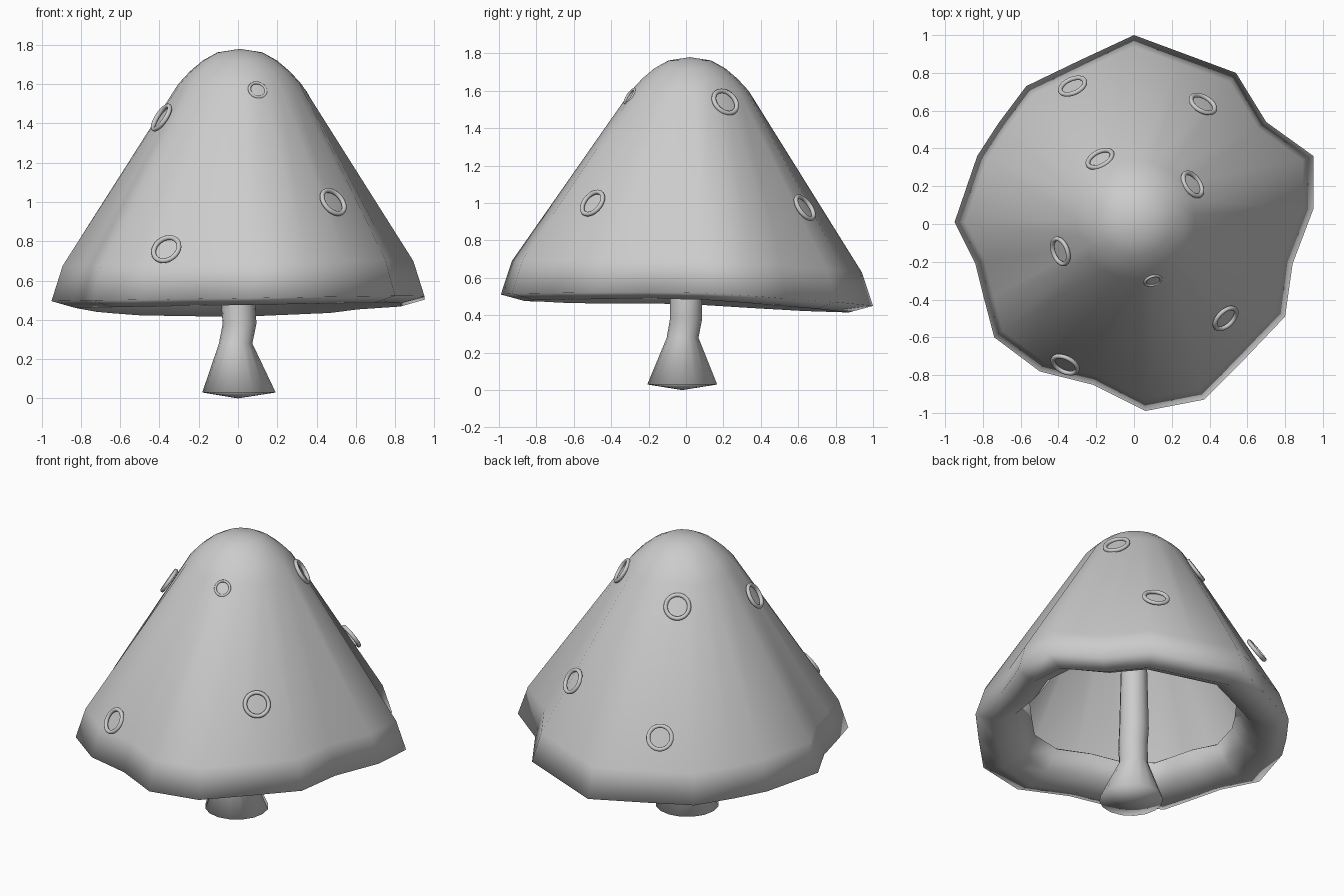
import bpy, bmesh, math
from mathutils import Vector

if "Cube" in bpy.data.objects:
    bpy.data.objects.remove(bpy.data.objects["Cube"])


def loft(name, rings, tip=None, start_tip=None, close=True):
    """Skin a list of point rings, optionally closing the ends with tip points."""
    bm = bmesh.new()
    loops = [[bm.verts.new(p) for p in r] for r in rings]
    n = len(loops[0])
    for a, b in zip(loops, loops[1:]):
        for i in range(n):
            j = (i + 1) % n
            bm.faces.new((a[i], a[j], b[j], b[i]))
    for point, loop in ((start_tip, loops[0]), (tip, loops[-1])):
        if point:
            v = bm.verts.new(point)
            for i in range(n):
                bm.faces.new((loop[i], loop[(i + 1) % n], v))
    bmesh.ops.recalc_face_normals(bm, faces=bm.faces)
    me = bpy.data.meshes.new(name)
    bm.to_mesh(me)
    bm.free()
    for p in me.polygons:
        p.use_smooth = True
    ob = bpy.data.objects.new(name, me)
    bpy.context.collection.objects.link(ob)
    return ob


# Cap: uneven rim outline, seen from above
rim = [(.95, .08), (.95, .36), (.70, .54), (.54, .80), (.27, .90), (0, 1.0),
       (-.29, .865), (-.57, .73), (-.72, .53), (-.83, .36), (-.95, .01),
       (-.84, -.21), (-.79, -.41), (-.74, -.60), (-.50, -.78), (-.22, -.85),
       (.06, -.99), (.37, -.93), (.59, -.71), (.80, -.49), (.84, -.21)]


def rim_z(x, y):
    return .51 - .06 * max(0, y) + .015 * x


def rim_ring(scale, dz):
    return [(x * scale, y * scale, rim_z(x, y) + dz) for x, y in rim]


def dome_ring(r, z):
    out = []
    for x, y in rim:
        a = math.atan2(y, x)
        out.append((.01 + r * math.cos(a), .02 + r * math.sin(a), z))
    return out


# inward curled lip, then side wall, then dome
lip = [(.66, .13), (.75, .02), (.87, -.035), (1.0, 0), (.94, .18)]
dome = [(.315, 1.6), (.255, 1.665), (.19, 1.72), (.115, 1.762)]
rings = [rim_ring(s, dz) for s, dz in lip] + [dome_ring(r, z) for r, z in dome]
cap = loft("cap", rings, tip=(.01, .02, 1.78))
# make sure the dome faces point outward
if cap.data.polygons[-1].normal.z < 0:
    cap.data.flip_normals()
shell = cap.modifiers.new("thickness", 'SOLIDIFY')
shell.thickness = .02
shell.offset = -1

# Stem with a flared foot: centre x, centre y, radius, height
sections = [(.005, -.02, .187, .03), (-.012, -.018, .085, .28),
            (.008, 0, .086, .38), (0, 0, .087, .5), (0, 0, .075, 1.0), (0, 0, .07, 1.65)]
N = 16
stem = loft("stem", [[(cx + r * math.cos(2 * math.pi * i / N),
                       cy + r * math.sin(2 * math.pi * i / N), z) for i in range(N)]
                     for cx, cy, r, z in sections],
            tip=(0, 0, 1.66), start_tip=(0, -.02, 0))

# Raised ring spots lying on the cap: x, y, z, outer radius
spots = [(-.365, -.745, .76, .082), (.485, -.50, 1.0, .082), (.10, -.30, 1.57, .051),
         (-.39, -.145, 1.43, .082), (.31, .21, 1.54, .082), (-.18, .345, 1.49, .082),
         (.365, .635, .975, .082), (-.325, .73, .83, .082)]
for k, (x, y, z, r) in enumerate(spots):
    a = math.atan2(y, x)
    normal = Vector((.85 * math.cos(a), .85 * math.sin(a), .53))
    bpy.ops.mesh.primitive_torus_add(
        major_radius=r * .85, minor_radius=r * .15, major_segments=32, minor_segments=10,
        location=(x, y, z), rotation=normal.to_track_quat('Z', 'Y').to_euler())
    bpy.context.object.name = f"spot_ring_{k + 1}"
    bpy.ops.object.shade_smooth()
